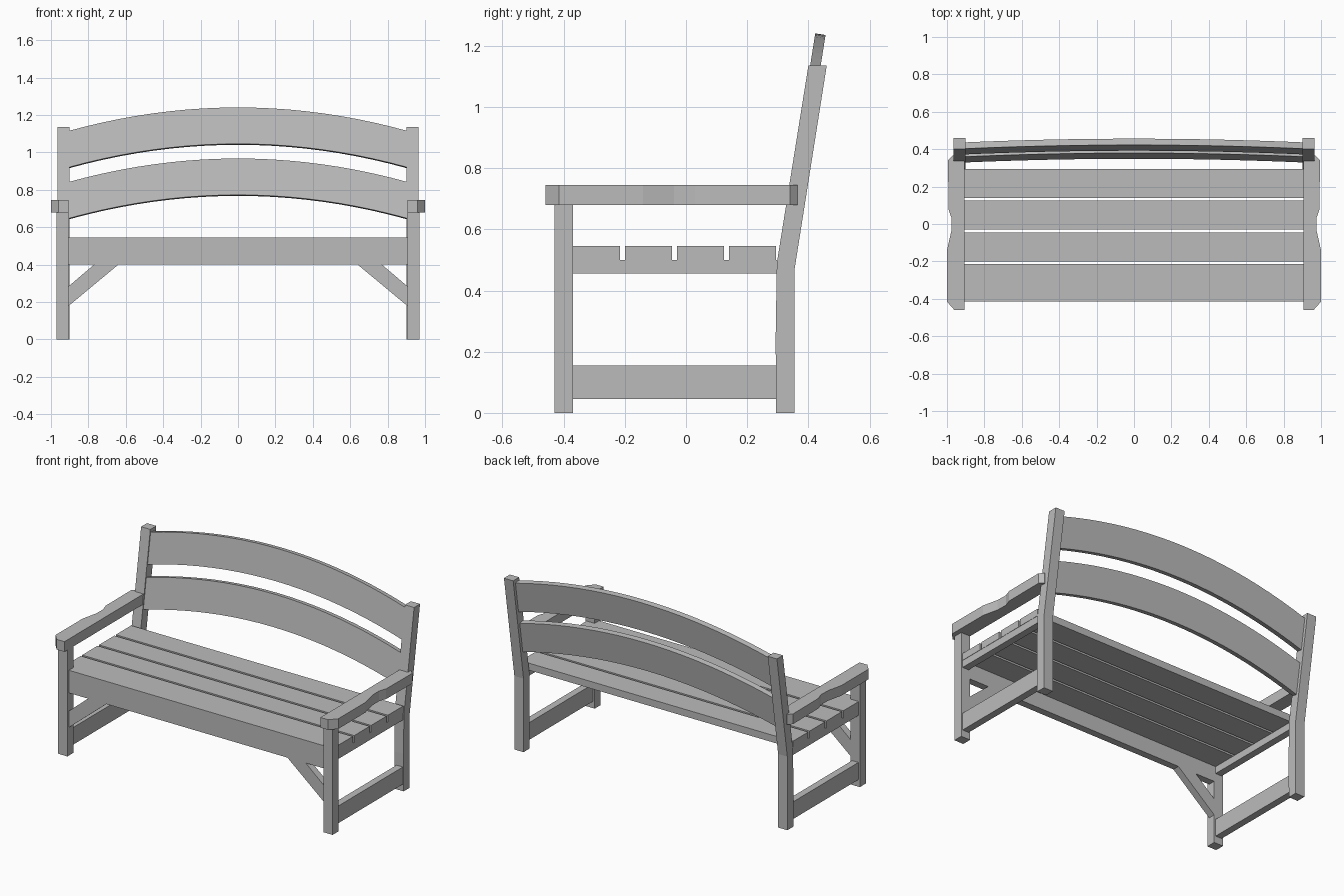
import bpy, bmesh, math
from mathutils import Matrix

old = bpy.data.objects.get("Cube")
if old:
    bpy.data.objects.remove(old, do_unlink=True)

wood = bpy.data.materials.new("grey_wood")
wood.use_nodes = True
GREY = (0.5, 0.5, 0.5, 1)
wood.diffuse_color = GREY
wood.node_tree.nodes["Principled BSDF"].inputs["Base Color"].default_value = GREY


def extrude(name, outline, axis, start, end):
    """Extrude a 2D outline along an axis; the outline holds the other two axes in order."""
    def point(p, d):
        co = list(p)
        co.insert("xyz".index(axis), d)
        return co
    bm = bmesh.new()
    face = bm.faces.new([bm.verts.new(point(p, start)) for p in outline])
    side = bmesh.ops.extrude_face_region(bm, geom=[face])["geom"]
    for v in side:
        if isinstance(v, bmesh.types.BMVert):
            v.co["xyz".index(axis)] = end
    bmesh.ops.recalc_face_normals(bm, faces=bm.faces)
    mesh = bpy.data.meshes.new(name)
    bm.to_mesh(mesh)
    bm.free()
    mesh.materials.append(wood)
    obj = bpy.data.objects.new(name, mesh)
    bpy.context.collection.objects.link(obj)
    return obj


def box(name, x, y, z):
    return extrude(name, [(x[0], y[0]), (x[1], y[0]), (x[1], y[1]), (x[0], y[1])], "z", *z)


def mirrored(name, build):
    """Build the left part, then a flipped copy on the right."""
    left = build("left_" + name)
    mesh = left.data.copy()
    mesh.transform(Matrix.Scale(-1, 4, (1, 0, 0)))
    mesh.flip_normals()
    right = bpy.data.objects.new("right_" + name, mesh)
    bpy.context.collection.objects.link(right)


# Legs and leaning back posts
mirrored("front_leg", lambda n: box(n, (0.905, 0.97), (-0.43, -0.37), (0, 0.68)))
post = [(0.295, 0), (0.355, 0), (0.355, 0.47), (0.46, 1.135), (0.40, 1.135), (0.297, 0.49), (0.293, 0.24)]
mirrored("back_post", lambda n: extrude(n, post, "x", 0.90, 0.965))

# Side rails between the legs
mirrored("lower_side_rail", lambda n: box(n, (0.915, 0.96), (-0.37, 0.297), (0.045, 0.155)))
mirrored("seat_side_rail", lambda n: box(n, (0.915, 0.96), (-0.37, 0.297), (0.455, 0.50)))

# Armrests with a chamfered front and a waisted outer edge
arm = [(0.905, -0.46), (0.96, -0.46), (1.0, -0.415), (1.0, -0.14), (0.977, -0.04), (0.975, 0.03),
       (0.992, 0.08), (0.994, 0.34), (0.97, 0.365), (0.905, 0.365)]
mirrored("armrest", lambda n: extrude(n, arm, "z", 0.68, 0.745))

# Front apron and its diagonal braces
box("front_apron", (-0.905, 0.905), (-0.415, -0.37), (0.40, 0.545))
brace = [(0.905, 0.18), (0.905, 0.285), (0.77, 0.40), (0.64, 0.40)]
mirrored("brace", lambda n: extrude(n, brace, "y", -0.415, -0.37))

# Seat slats
for i in range(4):
    front = -0.37 + i * 0.17
    box(f"seat_slat_{i + 1}", (-0.962, 0.962), (front, front + 0.155), (0.50, 0.545))

# Arched back rails, tilted to follow the posts
TILT = math.atan(0.158)
HALF, RISE, HEIGHT, STEPS = 0.905, 0.127, 0.197, 20


def arch(base):
    xs = [HALF * (2 * i / STEPS - 1) for i in range(STEPS + 1)]
    return [(x, base + RISE * (1 - (x / HALF) ** 2)) for x in xs]


for name, z in (("lower_back_rail", 0.645), ("upper_back_rail", 0.918)):
    outline = arch(0) + arch(HEIGHT)[::-1]
    rail = extrude(name, outline, "y", -0.017, 0.017)
    y = 0.318 + 0.158 * (z - 0.47)
    rail.data.transform(Matrix.Translation((0, y, z)) @ Matrix.Rotation(-TILT, 4, "X"))
